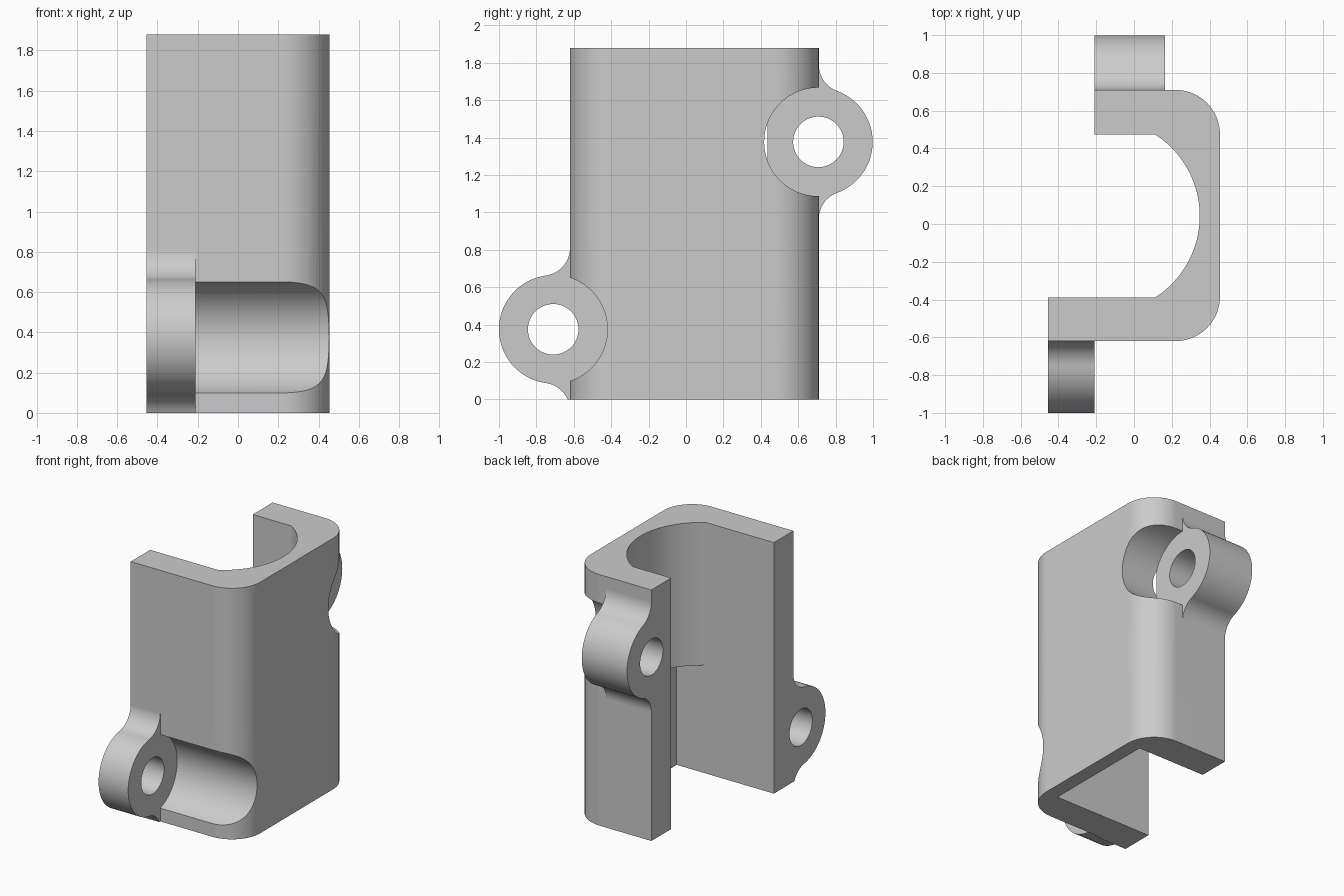
import bpy
import bmesh
from math import pi, sin, cos, sqrt, atan2
from mathutils import Vector

if "Cube" in bpy.data.objects:
    bpy.data.objects.remove(bpy.data.objects["Cube"], do_unlink=True)

HEIGHT = 1.88
FRONT, BACK = -0.62, 0.71           # outer wall planes
INNER_FRONT, INNER_BACK = -0.39, 0.475
RIGHT, FRONT_END, BACK_END = 0.455, -0.455, -0.21
LEDGE = 0.81                        # top of the square lower pocket
LUG_R, HOLE_R, FILLET_R = 0.29, 0.135, 0.15


def arc(cx, cy, r, a0, a1, n=16):
    return [(cx + r * cos(a0 + (a1 - a0) * i / n),
             cy + r * sin(a0 + (a1 - a0) * i / n)) for i in range(n + 1)]


def prism(name, profile, lo, hi, axis="Z"):
    """Extrude a 2D profile along Z (profile is x, y) or X (profile is y, z)."""
    bm = bmesh.new()
    place = (lambda a, b: (a, b, lo)) if axis == "Z" else (lambda a, b: (lo, a, b))
    step = Vector((0, 0, hi - lo)) if axis == "Z" else Vector((hi - lo, 0, 0))
    face = bm.faces.new([bm.verts.new(place(a, b)) for a, b in profile])
    out = bmesh.ops.extrude_face_region(bm, geom=[face])
    bmesh.ops.translate(bm, vec=step, verts=[g for g in out["geom"]
                                             if isinstance(g, bmesh.types.BMVert)])
    bmesh.ops.recalc_face_normals(bm, faces=bm.faces[:])
    mesh = bpy.data.meshes.new(name)
    bm.to_mesh(mesh)
    bm.free()
    obj = bpy.data.objects.new(name, mesh)
    bpy.context.collection.objects.link(obj)
    return obj


def combine(target, tool, operation):
    mod = target.modifiers.new("join", "BOOLEAN")
    mod.operation, mod.object, mod.solver = operation, tool, "EXACT"
    bpy.context.view_layer.objects.active = target
    bpy.ops.object.modifier_apply(modifier=mod.name)
    bpy.data.objects.remove(tool, do_unlink=True)


def circle(cy, cz, r):
    return arc(cy, cz, r, 0, 2 * pi, 96)[:-1]


def lug_profile(side, wall, cy, cz):
    """Round ear blended into the wall by a fillet above and below."""
    offset = side * (wall - cy) + FILLET_R      # fillet centre, outward from lug centre
    rise = sqrt((LUG_R + FILLET_R) ** 2 - offset ** 2)
    ang = atan2(rise, offset)
    pts = arc(offset, rise, FILLET_R, pi, pi + ang)
    pts += arc(0, 0, LUG_R, ang, -ang, 48)[1:-1]
    pts += arc(offset, -rise, FILLET_R, pi - ang, pi)
    root = offset - FILLET_R - 0.08
    pts += [(root, -rise), (root, rise)]
    # keep the lower fillet above the base plane
    result = []
    for y, z in pts:
        p = (cy + side * y, cz + z)
        if p[1] >= 0:
            result.append(p)
        elif y == root:
            result.append((p[0], 0.0))
        elif not result or result[-1][1] > 0:
            cut = sqrt(FILLET_R ** 2 - (cz - rise) ** 2)
            result.append((cy + side * (offset - cut), 0.0))
    return result


# Channel body with rounded outer corners
R = 0.235
outer = [(FRONT_END, 0), (FRONT_END, FRONT)]
outer += arc(RIGHT - R, FRONT + R, R, -pi / 2, 0)
outer += arc(RIGHT - R, BACK - R, R, 0, pi / 2)
outer += [(BACK_END, BACK), (BACK_END, 0)]
body = prism("hinge_bracket", outer, 0, HEIGHT)

# Curved bore through the upper part, square pocket below it
mid, half = (INNER_FRONT + INNER_BACK) / 2, (INNER_BACK - INNER_FRONT) / 2
bore_x, sag = 0.11, 0.238
bore_r = (half ** 2 + sag ** 2) / (2 * sag)
ang = atan2(half, bore_r - sag)
bore = [(-1, INNER_FRONT)] + arc(bore_x + sag - bore_r, mid, bore_r, -ang, ang, 40)
bore += [(-1, INNER_BACK)]
combine(body, prism("bore_cutter", bore, LEDGE, HEIGHT + 0.2), "DIFFERENCE")
pocket = [(-1, INNER_FRONT), (0.35, INNER_FRONT), (0.35, INNER_BACK), (-1, INNER_BACK)]
combine(body, prism("pocket_cutter", pocket, -0.2, LEDGE), "DIFFERENCE")

# Hinge lugs, each with a clearance channel beside it and a pin hole
for side, wall, cy, cz, x0, x1 in [(-1, FRONT, -0.71, 0.375, FRONT_END, -0.21),
                                   (1, BACK, 0.708, 1.377, BACK_END, 0.165)]:
    combine(body, prism("channel_cutter", circle(cy, cz, LUG_R), x1, 1, "X"), "DIFFERENCE")
    combine(body, prism("lug", lug_profile(side, wall, cy, cz), x0, x1, "X"), "UNION")
    combine(body, prism("hole_cutter", circle(cy, cz, HOLE_R), x0 - 0.1, x1 + 0.1, "X"),
            "DIFFERENCE")

# Plain grey finish
grey = bpy.data.materials.new("plain_grey")
grey.use_nodes = True
colour = (0.6, 0.6, 0.6, 1)
grey.diffuse_color = colour
grey.node_tree.nodes["Principled BSDF"].inputs["Base Color"].default_value = colour
body.data.materials.clear()
body.data.materials.append(grey)
for poly in body.data.polygons:
    poly.material_index = 0

# Smooth round surfaces, sharp edges
bpy.ops.object.select_all(action="DESELECT")
body.select_set(True)
bpy.context.view_layer.objects.active = body
bpy.ops.object.shade_smooth_by_angle(angle=pi / 6)
normals = body.modifiers.new("flat_face_normals", "WEIGHTED_NORMAL")
normals.keep_sharp = True
